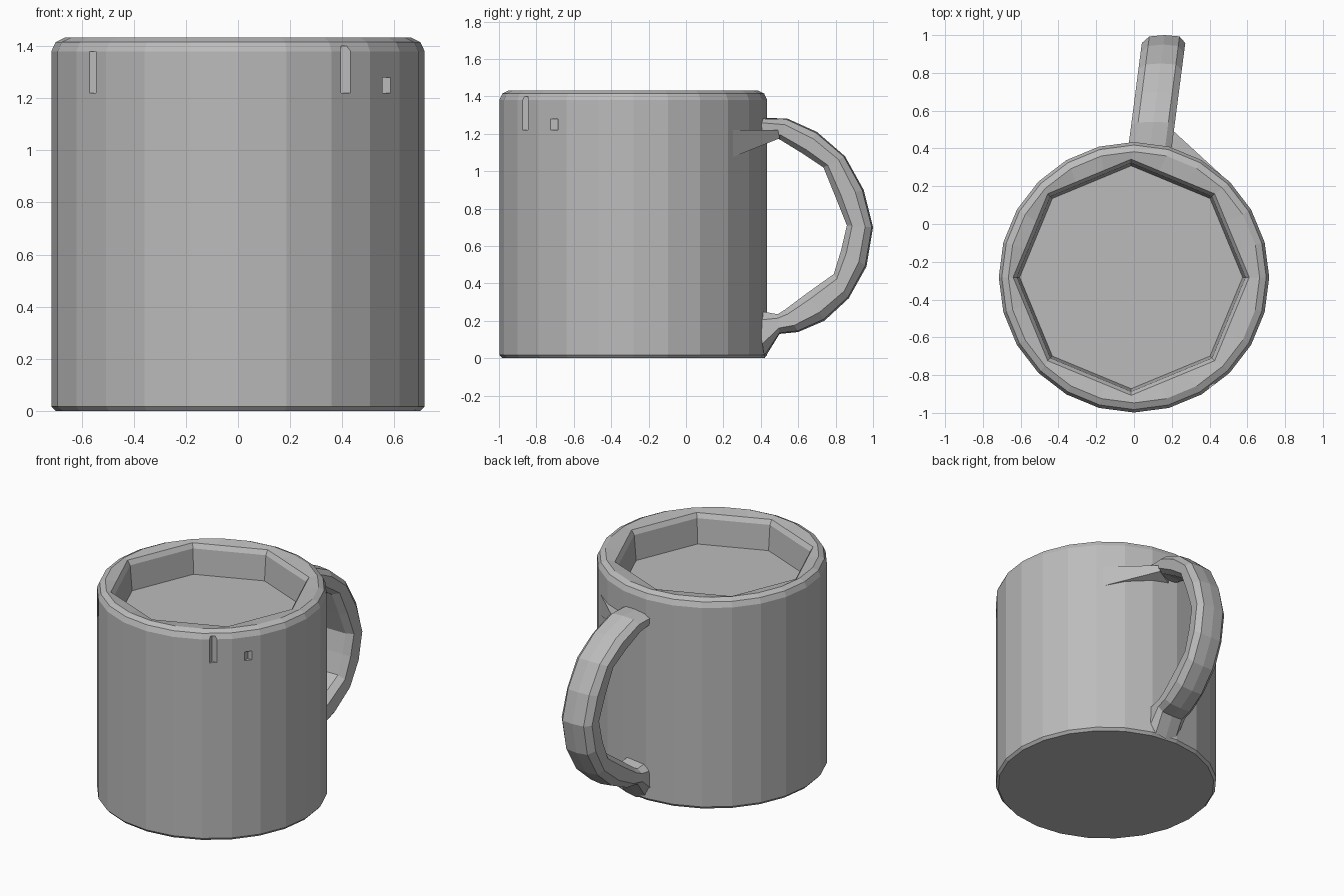
import bpy, bmesh
from math import sin, cos, pi

if "Cube" in bpy.data.objects:
    bpy.data.objects.remove(bpy.data.objects["Cube"])

GREY = (0.5, 0.5, 0.5, 1)
mat = bpy.data.materials.new("plain grey")
mat.use_nodes = True
mat.diffuse_color = GREY
mat.node_tree.nodes["Principled BSDF"].inputs["Base Color"].default_value = GREY
CY = -0.282  # cup axis


def finish(bm, name):
    bmesh.ops.recalc_face_normals(bm, faces=bm.faces)
    mesh = bpy.data.meshes.new(name)
    bm.to_mesh(mesh)
    bm.free()
    mesh.materials.append(mat)
    obj = bpy.data.objects.new(name, mesh)
    bpy.context.collection.objects.link(obj)
    return obj


def loft(rings, name):
    """Skin equal-sized rings of points and cap both ends."""
    bm = bmesh.new()
    loops = [[bm.verts.new(p) for p in ring] for ring in rings]
    n = len(loops[0])
    for a, b in zip(loops, loops[1:]):
        for i in range(n):
            j = (i + 1) % n
            bm.faces.new((a[i], a[j], b[j], b[i]))
    bm.faces.new(loops[0])
    bm.faces.new(loops[-1])
    return finish(bm, name)


def circle(r, z, sides=24):
    return [(r * sin(2 * pi * i / sides), CY - r * cos(2 * pi * i / sides), z)
            for i in range(sides)]


def octagon(r, z):
    """Eight-sided ring with as many points as the outer wall."""
    corners = circle(r, z, 8)
    ring = []
    for i in range(8):
        a, b = corners[i], corners[(i + 1) % 8]
        ring += [tuple(p + (q - p) * k / 3 for p, q in zip(a, b)) for k in range(3)]
    return [(x - 0.015, y, z) for x, y, z in ring]


# Cup: round faceted wall, rounded rim, shallow octagonal well
cup = loft([circle(0.70, 0), circle(0.716, 0.018), circle(0.716, 1.38),
            circle(0.70, 1.415), circle(0.665, 1.432), octagon(0.625, 1.42),
            octagon(0.605, 1.39), octagon(0.59, 1.22)], "cup")

# Small notches below the rim
for k, (x, y, z, h) in enumerate([(0.42, -0.87, 1.31, 0.18), (0.58, -0.71, 1.25, 0.06),
                                  (-0.57, -0.73, 1.30, 0.16)]):
    bm = bmesh.new()
    bmesh.ops.create_cube(bm, size=1)
    for v in bm.verts:
        v.co = (x + v.co.x * 0.05, y + v.co.y * 0.05, z + v.co.z * h)
    cutter = finish(bm, f"notch_cutter_{k}")
    cutter.hide_render = True
    cutter.hide_viewport = True
    cutter.display_type = 'WIRE'
    cut = cup.modifiers.new("notch", 'BOOLEAN')
    cut.operation = 'DIFFERENCE'
    cut.solver = 'EXACT'
    cut.object = cutter

# Handle: outer and inner (y, z) points from top joint to foot
outer = [(0.36, 1.285), (0.54, 1.282), (0.70, 1.21), (0.85, 1.08), (0.95, 0.90),
         (1.0, 0.70), (0.965, 0.49), (0.87, 0.32), (0.74, 0.20), (0.60, 0.14),
         (0.50, 0.13), (0.42, 0.0)]
inner = [(0.36, 1.21), (0.50, 1.17), (0.63, 1.09), (0.735, 1.02), (0.80, 0.86),
         (0.86, 0.71), (0.83, 0.58), (0.79, 0.45), (0.65, 0.35), (0.53, 0.26),
         (0.49, 0.235), (0.38, 0.255)]
# Section: sideways offset and share of the way from inner to outer
section = [(-0.07, 0), (0.07, 0), (0.11, 0.2), (0.115, 0.7), (0.08, 0.95),
           (0, 1), (-0.08, 0.95), (-0.115, 0.7), (-0.11, 0.2)]
rings = []
for (oy, oz), (iy, iz) in zip(outer, inner):
    ring = []
    for s, t in section:
        y, z = iy + (oy - iy) * t, iz + (oz - iz) * t
        ring.append((0.097 + 0.13 * (y - 0.5) + s, y, z))
    rings.append(ring)
loft(rings, "handle")

# Web joining the top of the handle to the side of the cup
loft([[(0.02, 0.40, 1.17), (0.20, 0.50, 1.175), (0.50, 0.225, 1.065), (0.3, 0.3, 1.06)],
      [(0.02, 0.40, 1.22), (0.20, 0.50, 1.22), (0.50, 0.225, 1.22), (0.3, 0.3, 1.22)]],
     "handle_web")
